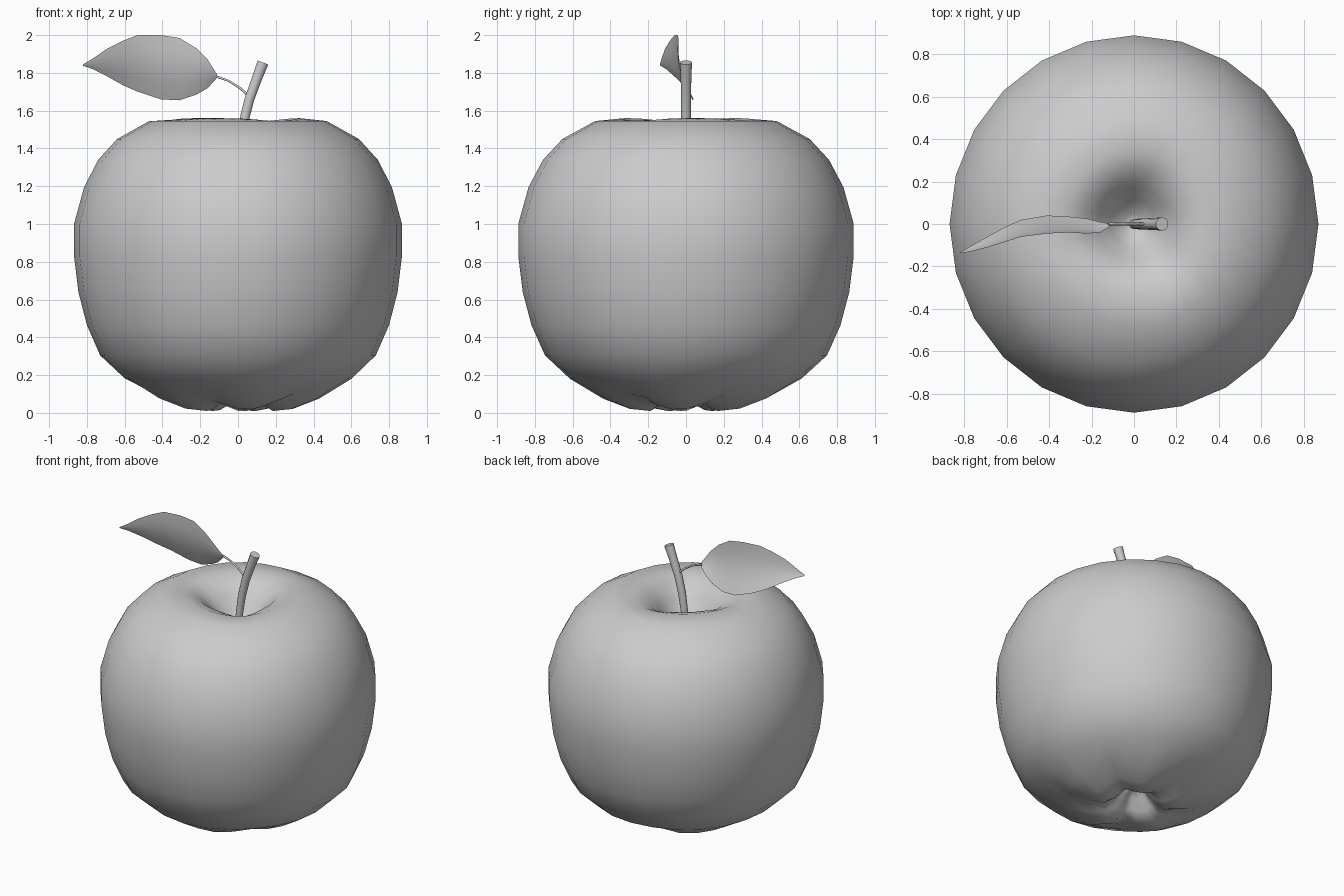
import bpy, bmesh, math
from mathutils import Vector

cube = bpy.data.objects.get("Cube")
if cube:
    bpy.data.objects.remove(cube, do_unlink=True)

grey = bpy.data.materials.new("plain grey")
grey.use_nodes = True
grey.diffuse_color = (0.6, 0.6, 0.6, 1)
grey.node_tree.nodes["Principled BSDF"].inputs["Base Color"].default_value = (0.6, 0.6, 0.6, 1)


def loft(name, rows, closed=True, caps=True):
    """Skin a list of rows of points, optionally as closed rings with end caps."""
    bm = bmesh.new()
    grid = [[bm.verts.new(p) for p in row] for row in rows]
    for a, b in zip(grid, grid[1:]):
        n = len(a)
        for i in range(n if closed else n - 1):
            j = (i + 1) % n
            bm.faces.new((a[i], a[j], b[j], b[i]))
    if caps and closed:
        for ring in (grid[0], grid[-1]):
            cap = bm.faces.new(ring)
            if len(ring) > 12:
                bmesh.ops.poke(bm, faces=[cap])
    bmesh.ops.recalc_face_normals(bm, faces=bm.faces)
    mesh = bpy.data.meshes.new(name)
    bm.to_mesh(mesh)
    bm.free()
    mesh.materials.append(grey)
    mesh.shade_smooth()
    mesh.set_sharp_from_angle(angle=math.radians(75))
    obj = bpy.data.objects.new(name, mesh)
    bpy.context.collection.objects.link(obj)
    return obj


def tube(name, path, sides):
    """Round tube along (x, z, radius) points lying in the y = 0 plane."""
    rows = []
    for i, (x, z, r) in enumerate(path):
        p, q = path[max(i - 1, 0)], path[min(i + 1, len(path) - 1)]
        along = Vector((q[0] - p[0], 0, q[1] - p[1])).normalized()
        side = Vector((0, 1, 0))
        up = along.cross(side)
        rows.append([Vector((x, 0, z)) + r * (math.cos(t) * side + math.sin(t) * up)
                     for t in (math.tau * k / sides for k in range(sides))])
    return loft(name, rows)


def notch(angle, start, lobes, power):
    return (0.5 + 0.5 * math.cos(lobes * (angle - math.radians(start)))) ** power


# Fruit body: turned profile with creased lobes round both hollows
profile = [(0.03, 0.15), (0.08, 0.12), (0.13, 0.05), (0.19, 0.01), (0.29, 0.02),
           (0.43, 0.075), (0.6, 0.18), (0.73, 0.305), (0.8, 0.465), (0.845, 0.64),
           (0.868, 0.83), (0.868, 1.0), (0.815, 1.195), (0.74, 1.34), (0.64, 1.45),
           (0.47, 1.545), (0.33, 1.56), (0.24, 1.53), (0.17, 1.46), (0.11, 1.37),
           (0.05, 1.31), (0.02, 1.3)]
SEGMENTS = 24
rings = []
for r, z in profile:
    ring = []
    for k in range(SEGMENTS):
        t = math.tau * k / SEGMENTS
        dz = 0
        if z < 0.3:
            dz = 0.05 * notch(t, -45, 5, 2) * max(0, 1 - abs(r - 0.28) / 0.35)
        elif z > 1.4 and r < 0.5:
            dz = -0.035 * notch(t, -50, 3, 2) * max(0, 1 - abs(r - 0.22) / 0.2)
        ring.append((r * math.cos(t), r * math.sin(t) * 1.023, z + dz))
    rings.append(ring)
loft("fruit_body", rings)

# Woody stem, leaning and flaring at its top
tube("stem", [(0, 1.28, 0.024), (0.012, 1.42, 0.024), (0.03, 1.54, 0.026),
              (0.06, 1.66, 0.027), (0.1, 1.77, 0.028), (0.132, 1.855, 0.032)], 10)

# Thin leaf stalk
tube("leaf_stalk", [(0.05, 1.685, 0.008), (0.01, 1.72, 0.007), (-0.05, 1.758, 0.006),
                    (-0.12, 1.783, 0.007)], 6)

# Leaf blade: (x, lower z, upper z, lower y, upper y) stations from stalk to tip
stations = [(-0.11, 1.775, 1.79, 0.0, -0.01), (-0.16, 1.72, 1.87, 0.01, -0.04),
            (-0.22, 1.685, 1.93, 0.025, -0.045), (-0.31, 1.655, 1.985, 0.035, -0.04),
            (-0.41, 1.66, 2.0, 0.04, -0.045), (-0.53, 1.7, 2.0, 0.02, -0.06),
            (-0.61, 1.735, 1.97, -0.015, -0.085), (-0.69, 1.78, 1.93, -0.06, -0.11),
            (-0.77, 1.82, 1.875, -0.105, -0.13), (-0.82, 1.838, 1.845, -0.135, -0.138)]
blade = []
for x, z0, z1, y0, y1 in stations:
    row = []
    for k in range(5):
        f = k / 4
        cup = 0.08 * (z1 - z0) * math.sin(math.pi * f)
        row.append((x, y0 + (y1 - y0) * f - cup, z0 + (z1 - z0) * f))
    blade.append(row)
loft("leaf", blade, closed=False)
